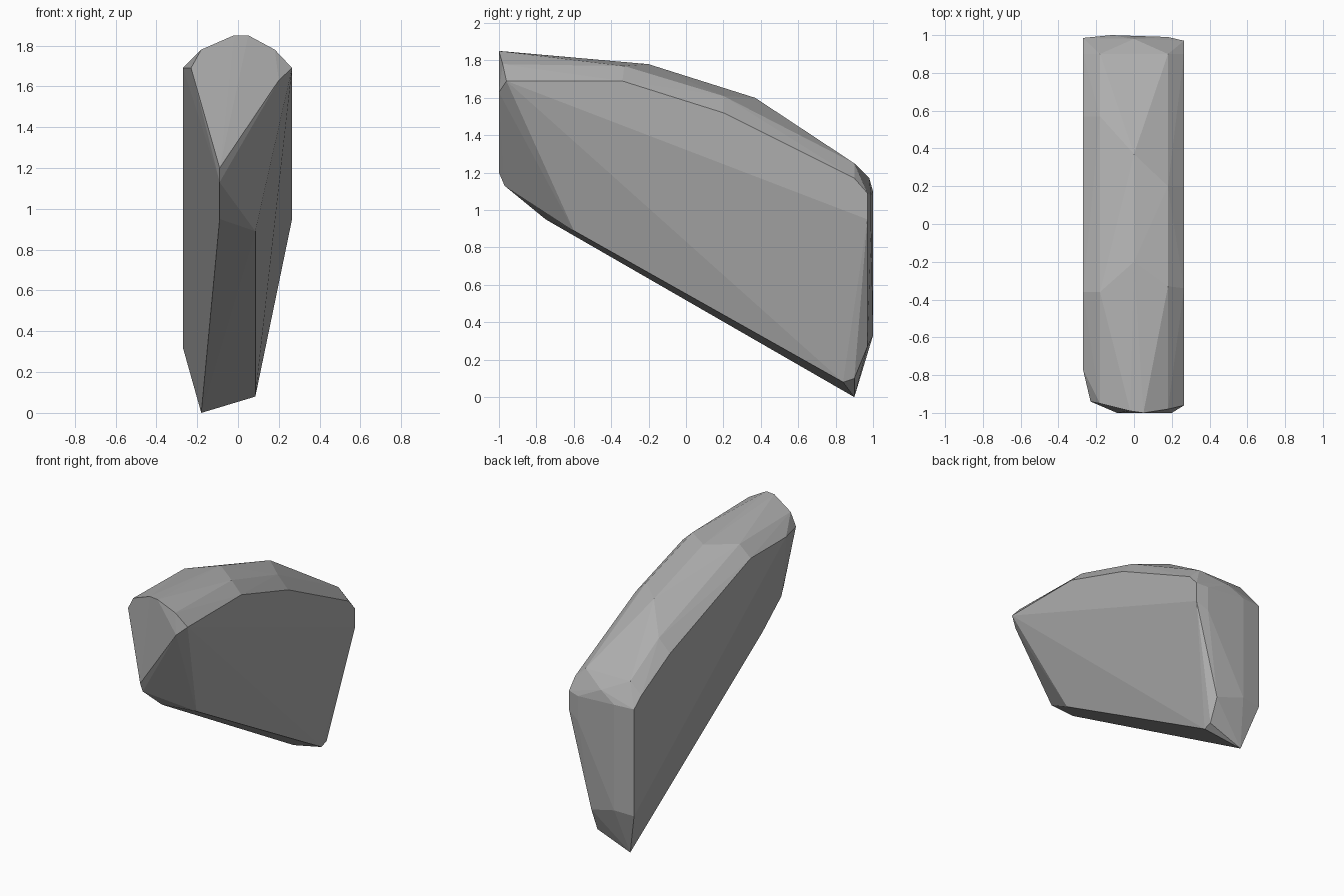
import bpy
import bmesh

# Rails of the boulder: each runs front to back at a fixed x, as (y, z) pairs
RAILS = [
    # crown
    (0.05, [(-1.0, 1.85)]),
    (-0.02, [(-0.99, 1.85)]),
    (0.0, [(-0.20, 1.78), (0.37, 1.60), (0.90, 1.25), (0.98, 1.17)]),
    # shoulders
    (0.18, [(-0.98, 1.78), (-0.33, 1.77), (0.20, 1.61), (0.90, 1.25)]),
    (-0.18, [(-0.95, 1.78), (-0.36, 1.77), (0.57, 1.44), (0.90, 1.25)]),
    # right flank
    (0.265, [(-0.96, 1.69), (-0.34, 1.69), (0.20, 1.52), (0.90, 1.17),
             (0.97, 1.09), (0.97, 0.95)]),
    # left flank
    (-0.27, [(-0.77, 1.69), (-0.36, 1.69), (0.57, 1.35), (0.90, 1.17),
             (0.985, 1.10), (0.985, 0.32)]),
    # nose
    (0.20, [(-1.0, 1.63)]),
    (-0.23, [(-0.94, 1.69)]),
    (-0.09, [(-1.0, 1.20), (-0.97, 1.13), (-0.75, 0.95)]),
    # underside and tip
    (0.085, [(-0.60, 0.89), (0.84, 0.08), (0.90, 0.10), (0.97, 0.27)]),
    (-0.18, [(0.90, 0.0)]),
    # back
    (0.18, [(0.99, 1.08), (0.99, 0.90)]),
    (-0.12, [(1.0, 1.10), (1.0, 0.33)]),
]

stone = bpy.data.materials.new("grey stone")
stone.diffuse_color = (0.42, 0.42, 0.42, 1)

# Wrap the rails in a faceted convex skin
bm = bmesh.new()
for x, path in RAILS:
    for y, z in path:
        bm.verts.new((x, y, z))
hull = bmesh.ops.convex_hull(bm, input=bm.verts)
loose = {g for g in hull["geom_interior"] + hull["geom_unused"]
         if isinstance(g, bmesh.types.BMVert)}
bmesh.ops.delete(bm, geom=list(loose), context='VERTS')
bmesh.ops.dissolve_limit(bm, angle_limit=0.02, verts=bm.verts, edges=bm.edges)
bmesh.ops.recalc_face_normals(bm, faces=bm.faces)

mesh = bpy.data.meshes.new("boulder")
bm.to_mesh(mesh)
bm.free()
mesh.materials.append(stone)
boulder = bpy.data.objects.new("boulder", mesh)
bpy.context.collection.objects.link(boulder)
